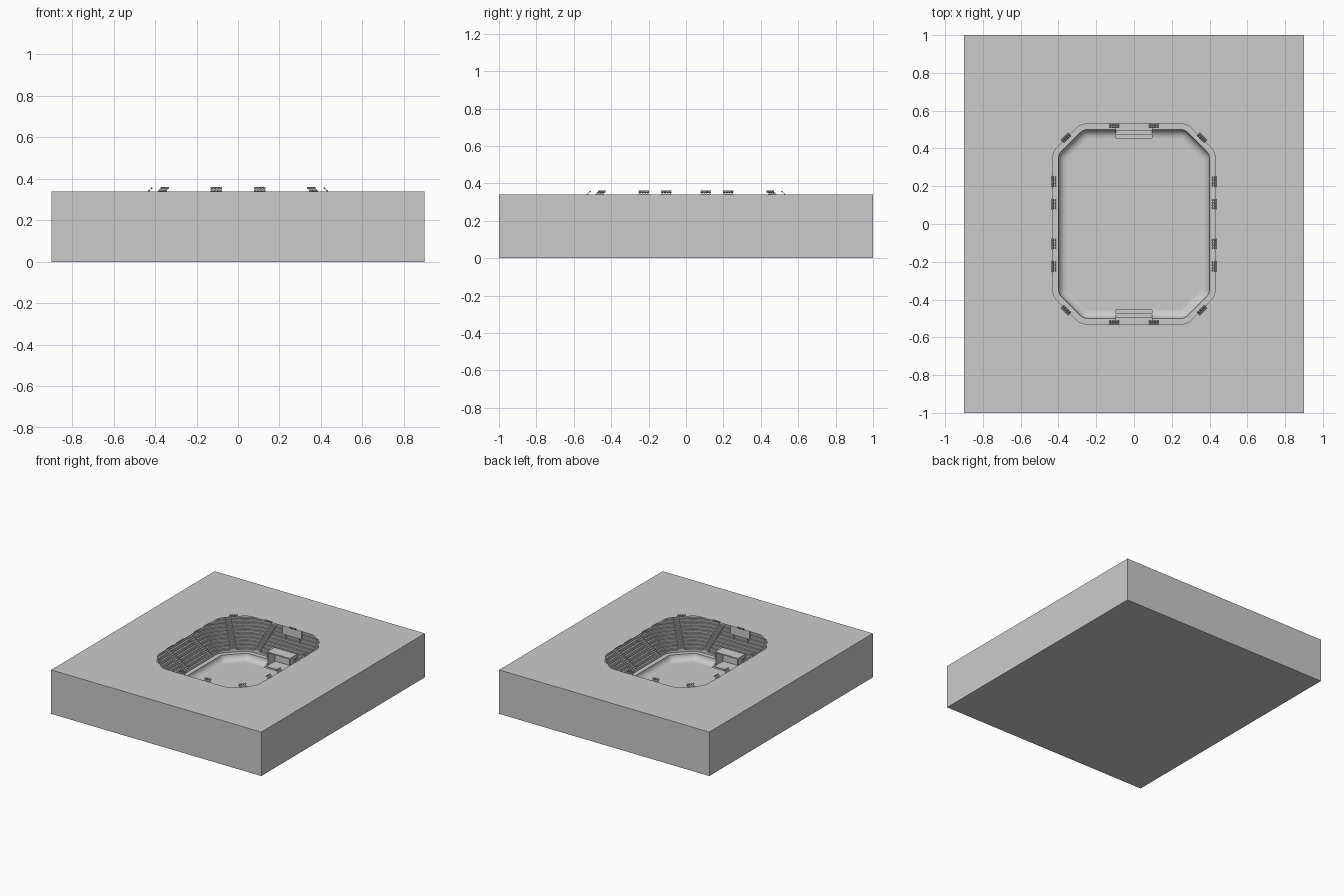
import bpy, bmesh
from math import cos, sin, pi, atan2
from mathutils import Matrix, Vector

if "Cube" in bpy.data.objects:
    bpy.data.objects.remove(bpy.data.objects["Cube"])

CX, CY, CC = 0.34, 0.44, 0.095      # core octagon that every outline is offset from
GOAL = 0.095                        # half width of the goal mouth


def outline(r):
    """Rounded octagon at distance r from the core, with points at the goal posts."""
    verts = [(CX, CY - CC), (CX - CC, CY), (-CX + CC, CY), (-CX, CY - CC),
             (-CX, -CY + CC), (-CX + CC, -CY), (CX - CC, -CY), (CX, -CY + CC)]
    pts = []
    for i, (x, y) in enumerate(verts):
        for k in range(5):
            a = (i + k / 4) * pi / 4
            pts.append((x + r * cos(a), y + r * sin(a)))
        if i == 1:
            pts += [(GOAL, CY + r), (-GOAL, CY + r)]
        if i == 5:
            pts += [(-GOAL, -CY - r), (GOAL, -CY - r)]
    return pts


def finish(name, bm, smooth=False):
    me = bpy.data.meshes.new(name)
    bm.to_mesh(me)
    bm.free()
    ob = bpy.data.objects.new(name, me)
    bpy.context.collection.objects.link(ob)
    if smooth:
        for p in me.polygons:
            p.use_smooth = True
    return ob


def loft(name, profile, cap=False, gap=False, smooth=False):
    """Sweep (r, z) points around the outline; gap leaves the goal mouths open."""
    bm = bmesh.new()
    rings = [[bm.verts.new((x, y, z)) for x, y in outline(r)] for r, z in profile]
    for n, (a, b) in enumerate(zip(rings, rings[1:])):
        for i in range(len(a)):
            j = (i + 1) % len(a)
            mid = (a[i].co + a[j].co) / 2
            if gap and abs(mid.x) < 0.001 and abs(mid.y) > 0.3 and profile[n][0] < 0.14:
                continue
            bm.faces.new((a[i], a[j], b[j], b[i]))
    if cap:
        bm.faces.new(rings[0])
    return finish(name, bm, smooth)


def box(bm, size, mat):
    bmesh.ops.create_cube(bm, size=1, matrix=mat @ Matrix.Diagonal((*size, 1)))


def place(x, y, z, ang=0.0):
    return Matrix.Translation((x, y, z)) @ Matrix.Rotation(ang, 4, 'Z')


# Outer hall: floor, four walls and a roof with the rounded opening
bm = bmesh.new()
corner = [(0.9, 1), (-0.9, 1), (-0.9, -1), (0.9, -1)]
low = [bm.verts.new((x, y, 0)) for x, y in corner]
top = [bm.verts.new((x, y, 0.34)) for x, y in corner]
bm.faces.new(low[::-1])
for i in range(4):
    j = (i + 1) % 4
    bm.faces.new((low[j], low[i], top[i], top[j]))
rim = [bm.verts.new((x, y, 0.34)) for x, y in outline(0.09)]
edges = [bm.edges.get((top[i], top[(i + 1) % 4])) for i in range(4)]
edges += [bm.edges.new((rim[i], rim[(i + 1) % len(rim)])) for i in range(len(rim))]
bmesh.ops.triangle_fill(bm, use_beauty=True, use_dissolve=False, edges=edges,
                        normal=Vector((0, 0, 1)))
finish("hall_shell", bm)

# Playing field with smooth curved edges, and the flat border around it
R = 0.045
curve = [(0.015 + R * sin(t * pi / 12), 0.02 + R * (1 - cos(t * pi / 12))) for t in range(7)]
loft("field_floor", [(0.014, 0.02), (0.015, 0.02)], cap=True)
loft("field_ramp", curve, gap=True, smooth=True)
loft("field_border", [(0.06, 0.065), (0.095, 0.065)], gap=True)

# Stepped stands, each row with a bench
ROWS, RUN, RISE = 16, 0.0265, 0.0163
prof = [(0.095, 0.065)]
for k in range(ROWS):
    r, z = 0.095 + k * RUN, 0.065 + (k + 1) * RISE
    prof += [(r, z), (r + 0.013, z), (r + 0.013, z + 0.007), (r + 0.021, z + 0.007),
             (r + 0.021, z), (r + RUN, z)]
loft("stands", prof, gap=True)

# Aisle stairs: (point on core, outward angle)
bm = bmesh.new()
aisles = [(s * CX, y, 0 if s > 0 else pi) for s in (1, -1) for y in (-0.28, 0, 0.28)]
aisles += [(x, s * CY, s * pi / 2) for s in (1, -1) for x in (-0.21, 0.21)]
aisles += [(sx * (CX - CC / 2), sy * (CY - CC / 2), atan2(sy, sx))
           for sx in (1, -1) for sy in (1, -1)]
for x, y, a in aisles:
    for k in range(ROWS * 2 - 2):
        r, z = 0.095 + (k + 0.5) * RUN / 2, 0.078 + (k + 1) * RISE / 2
        box(bm, (RUN / 2, 0.045, 0.016), place(x + r * cos(a), y + r * sin(a), z, a))
finish("aisle_stairs", bm)

# Goals and scoreboards at both ends
for s, end in ((1, "back"), (-1, "front")):
    bm = bmesh.new()
    for sx in (1, -1):
        box(bm, (0.008, 0.09, 0.1), place(sx * GOAL, s * 0.54, 0.07))
    box(bm, (2 * GOAL + 0.008, 0.09, 0.008), place(0, s * 0.54, 0.12))
    box(bm, (2 * GOAL, 0.006, 0.1), place(0, s * 0.585, 0.07))
    box(bm, (2 * GOAL, 0.11, 0.004), place(0, s * 0.53, 0.018))
    finish(end + "_goal", bm)
    bm = bmesh.new()
    box(bm, (0.16, 0.02, 0.065), place(0, s * 0.67, 0.235))
    for sx in (1, -1):
        box(bm, (0.008, 0.008, 0.08), place(sx * 0.06, s * 0.675, 0.18))
    finish(end + "_scoreboard", bm)

# Tilted lamp panels around the roof opening
bm = bmesh.new()
lamps = [(s * 0.425, y, 0 if s > 0 else pi) for s in (1, -1) for y in (-0.225, -0.105, 0.105, 0.225)]
lamps += [(x, s * 0.522, s * pi / 2) for s in (1, -1) for x in (-0.105, 0.105)]
lamps += [(sx * 0.36, sy * 0.457, atan2(sy, sx)) for sx in (1, -1) for sy in (1, -1)]
for x, y, a in lamps:
    m = place(x, y, 0.35, a) @ Matrix.Rotation(pi / 4, 4, 'Y')
    for v in (-0.012, 0, 0.012):
        box(bm, (0.003, 0.056, 0.003), m @ Matrix.Translation((v, 0, 0)))
    for u in (-0.021, -0.007, 0.007, 0.021):
        for v in (-0.009, 0.009):
            bmesh.ops.create_cone(bm, cap_ends=True, segments=8, radius1=0.006, radius2=0.004,
                                  depth=0.006, matrix=m @ Matrix.Translation((v, u, -0.002)))
finish("lamp_panels", bm)
